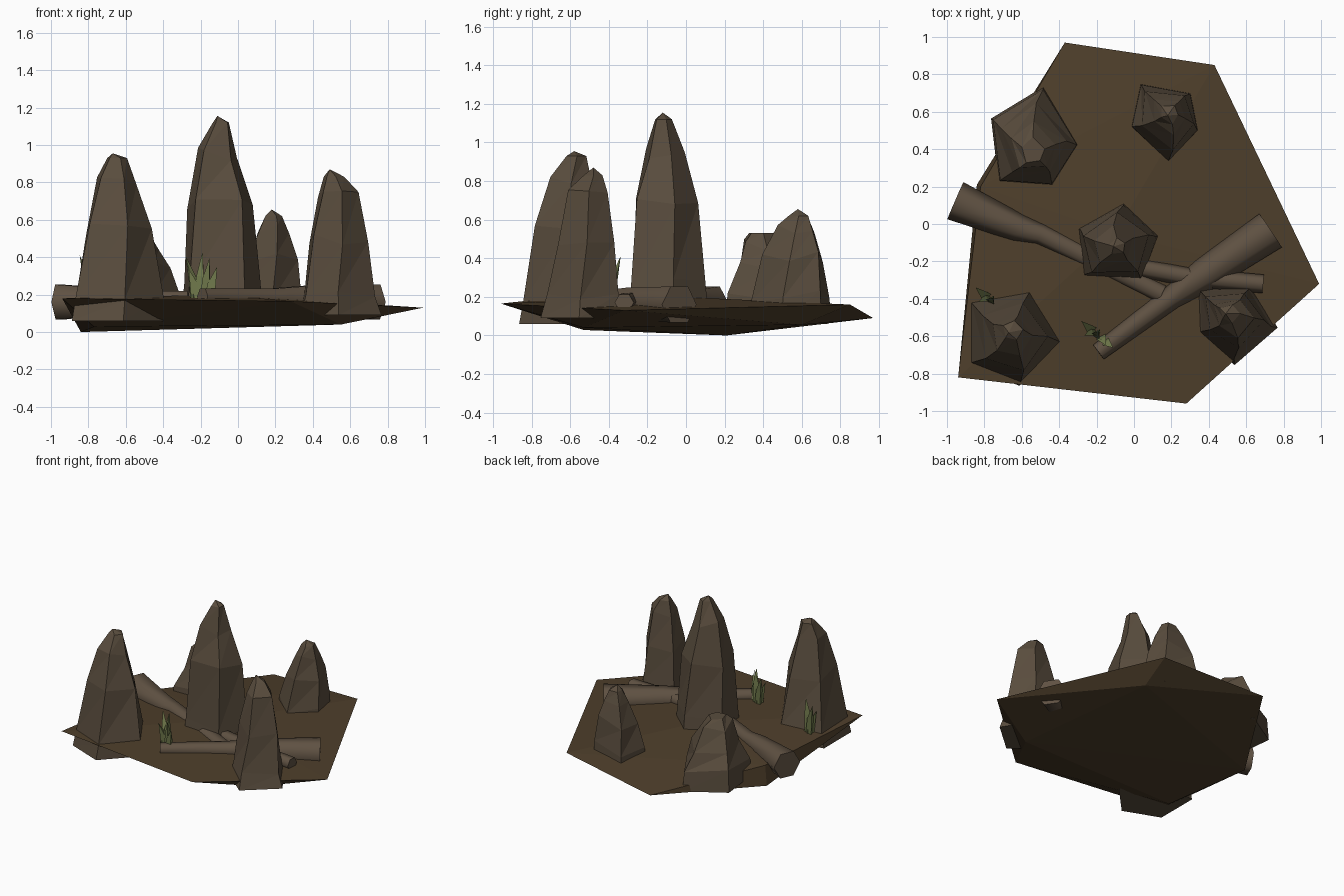
import bpy, bmesh, math, random
from mathutils import Vector, Matrix

if "Cube" in bpy.data.objects:
    bpy.data.objects.remove(bpy.data.objects["Cube"])

random.seed(4)


def material(name, rgb):
    m = bpy.data.materials.new(name)
    m.diffuse_color = (*rgb, 1)
    m.use_nodes = True
    m.node_tree.nodes["Principled BSDF"].inputs["Base Color"].default_value = m.diffuse_color
    return m


ROCK = material("rock", (0.1, 0.073, 0.047))
SOIL = material("soil", (0.076, 0.049, 0.024))
WOOD = material("wood", (0.115, 0.083, 0.055))
GRASS = material("grass", (0.17, 0.2, 0.075))


def loft(bm, rings, tip=None, triangulate=False):
    """Skin closed rings of equal length, capping both ends (or closing on a tip)."""
    vs = [[bm.verts.new(p) for p in r] for r in rings]
    n = len(vs[0])
    for a, b in zip(vs, vs[1:]):
        for i in range(n):
            j = (i + 1) % n
            if triangulate:
                bm.faces.new((a[i], a[j], b[j]))
                bm.faces.new((a[i], b[j], b[i]))
            else:
                bm.faces.new((a[i], a[j], b[j], b[i]))
    bm.faces.new(vs[0][::-1])
    if tip is None:
        bm.faces.new(vs[-1])
    else:
        t = bm.verts.new(tip)
        for i in range(n):
            bm.faces.new((vs[-1][i], vs[-1][(i + 1) % n], t))


def finish(bm, name, mat, smooth=False):
    bmesh.ops.recalc_face_normals(bm, faces=bm.faces)
    me = bpy.data.meshes.new(name)
    bm.to_mesh(me)
    bm.free()
    me.materials.append(mat)
    ob = bpy.data.objects.new(name, me)
    bpy.context.collection.objects.link(ob)
    if smooth:
        bpy.ops.object.select_all(action='DESELECT')
        ob.select_set(True)
        bpy.context.view_layer.objects.active = ob
        bpy.ops.object.shade_smooth_by_angle(angle=math.radians(65))


# Ground slab: hull of a tilted hexagon rim, a low crown and a few underside points
rim = [(-.94, -.82, .18), (.28, -.96, .165), (.99, -.32, .13),
       (.43, .85, .16), (-.37, .97, .09), (-.82, .2, .15)]
under = [(-.77, -.53, .028), (.55, -.53, .04), (.4, .6, .055), (-.84, .21, 0)]
bm = bmesh.new()
for p in rim + under + [(-.1, -.05, .2)]:
    bm.verts.new(p)
bmesh.ops.convex_hull(bm, input=bm.verts)
finish(bm, "ground", SOIL)


# Rock spires: pentagon footprint carried up through (z, scale, centre x, centre y)
def rock(name, foot, levels, tip):
    c = sum((Vector(p) for p in foot), Vector((0, 0))) / len(foot)
    rings = []
    for k, (z, s, x, y) in enumerate(levels):
        ring = []
        for p in foot:
            d = (Vector(p) - c) * s
            if k > 1:
                d *= random.uniform(.94, 1.06)
                d.rotate(Matrix.Rotation(.05 * k, 2))
            dz = random.uniform(-.035, .035) if 0 < k < len(levels) - 1 else 0
            ring.append((x + d.x, y + d.y, z + dz))
        rings.append(ring)
    bm = bmesh.new()
    loft(bm, rings, tip, triangulate=True)
    finish(bm, name, ROCK)


rock("rock_front_left",
     [(-.90, -.75), (-.62, -.86), (-.40, -.63), (-.57, -.35), (-.90, -.41)],
     [(.06, .98, -.67, -.61), (.2, .94, -.66, -.60), (.55, .70, -.65, -.60),
      (.80, .40, -.65, -.60), (.93, .2, -.65, -.57)], (-.67, -.58, .955))
rock("rock_centre",
     [(-.27, -.28), (.05, -.30), (.14, -.06), (-.05, .12), (-.30, -.02)],
     [(.08, 1, -.09, -.11), (.26, .92, -.09, -.11), (.68, .78, -.10, -.115),
      (.95, .47, -.11, -.115), (1.12, .2, -.09, -.12)], (-.11, -.12, 1.155))
rock("rock_back_left",
     [(-.72, .22), (-.43, .20), (-.29, .42), (-.48, .73), (-.76, .56)],
     [(.06, 1, -.54, .43), (.2, .95, -.54, .43), (.36, .72, -.54, .43),
      (.47, .46, -.54, .41), (.53, .25, -.54, .39)], (-.52, .40, .53))
rock("rock_back_right",
     [(-.02, .52), (.18, .33), (.34, .50), (.30, .70), (.03, .75)],
     [(.08, 1, .17, .56), (.2, .97, .17, .56), (.40, .80, .18, .57),
      (.56, .48, .19, .58), (.62, .25, .19, .59)], (.18, .58, .655))
rock("rock_front_right",
     [(.34, -.58), (.54, -.75), (.77, -.55), (.63, -.32), (.33, -.33)],
     [(.09, 1, .52, -.51), (.22, .86, .52, -.51), (.50, .68, .53, -.50),
      (.72, .46, .53, -.50), (.83, .22, .51, -.48)], (.49, -.48, .87))


# Fallen logs: six-sided tapered tubes along (x, y, z, radius)
def log(name, *paths):
    bm = bmesh.new()
    for path in paths:
        pts = [Vector(p[:3]) for p in path]
        rings = []
        for i, p in enumerate(path):
            d = (pts[min(i + 1, len(pts) - 1)] - pts[max(i - 1, 0)]).normalized()
            side = d.cross(Vector((0, 0, 1))).normalized()
            up = side.cross(d)
            rings.append([pts[i] + p[3] * (side * math.cos(a) + up * math.sin(a))
                          for a in (k * math.tau / 6 for k in range(6))])
        loft(bm, rings)
    finish(bm, name, WOOD, smooth=True)


log("log_left",
    [(-.955, .125, .16, .108), (-.62, -.02, .165, .075), (-.5, -.055, .17, .058),
     (.15, -.375, .17, .055)],
    [(-.05, -.22, .18, .05), (.3, -.285, .18, .05), (.69, -.32, .17, .05)])
log("log_right",
    [(.73, -.035, .16, .108), (.38, -.27, .17, .09), (.2, -.395, .18, .062),
     (-.19, -.685, .19, .048)])


# Grass tufts: bent three-sided blades in a slanted row, (offset, lean, direction, height)
def tuft(name, x, y, blades):
    bm = bmesh.new()
    for off, lean, ang, h in blades:
        out = Vector((math.cos(ang), math.sin(ang), 0))
        base = Vector((x + off, y - off * .8, .17))

        def tri(c, r):
            return [c + Vector((r * math.cos(ang + k), r * math.sin(ang + k), 0))
                    for k in (0, 2.1, 4.2)]
        mid = base + out * lean * .3 + Vector((0, 0, h * .5))
        loft(bm, [tri(base, .033), tri(mid, .026)],
             base + out * lean + Vector((0, 0, h)))
    finish(bm, name, GRASS)


BLADES = [(-.03, .07, 2.4, .24), (.0, .02, 1, .26), (.03, .04, 5.2, .23),
          (.05, .05, 5.6, .18), (-.02, .05, 3.6, .17)]
tuft("grass_front", -.2, -.59, BLADES)
tuft("grass_left", -.765, -.41, BLADES)
